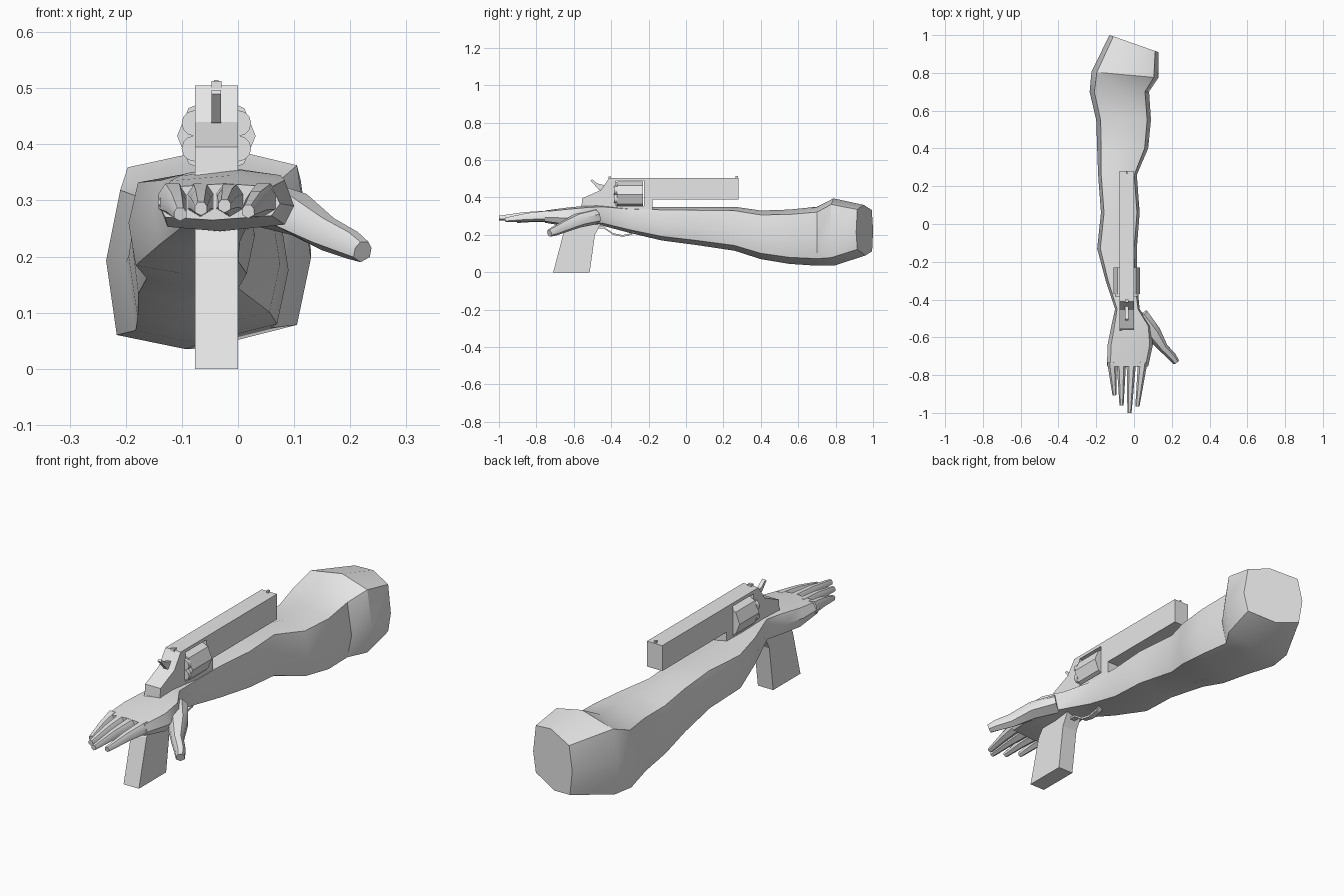
import bpy, bmesh, math
from mathutils import Vector

cube = bpy.data.objects.get("Cube")
if cube:
    bpy.data.objects.remove(cube, do_unlink=True)

grey = bpy.data.materials.new("plain grey")
grey.use_nodes = True
grey.diffuse_color = (0.8, 0.8, 0.8, 1)
grey.node_tree.nodes["Principled BSDF"].inputs["Base Color"].default_value = (0.8, 0.8, 0.8, 1)

GUN_X = -0.0385     # centre plane of the revolver
GUN_W = 0.077


def finish(name, bm, smooth=None):
    bmesh.ops.recalc_face_normals(bm, faces=bm.faces)
    mesh = bpy.data.meshes.new(name)
    bm.to_mesh(mesh)
    bm.free()
    mesh.materials.append(grey)
    ob = bpy.data.objects.new(name, mesh)
    bpy.context.collection.objects.link(ob)
    if smooth:
        bpy.ops.object.select_all(action='DESELECT')
        ob.select_set(True)
        bpy.context.view_layer.objects.active = ob
        bpy.ops.object.shade_smooth_by_angle(angle=math.radians(smooth))
    return ob


def loft(name, rings, smooth=32):
    """Skin a list of equal-length point rings and cap both ends."""
    bm = bmesh.new()
    loops = [[bm.verts.new(p) for p in ring] for ring in rings]
    n = len(loops[0])
    for a, b in zip(loops, loops[1:]):
        for i in range(n):
            j = (i + 1) % n
            bm.faces.new((a[i], a[j], b[j], b[i]))
    bm.faces.new(loops[0])
    bm.faces.new(loops[-1])
    return finish(name, bm, smooth)


def plate(name, profile, width=GUN_W, x=GUN_X):
    """Extrude a (y, z) side profile across x."""
    return loft(name, [[(x + s * width / 2, y, z) for y, z in profile] for s in (-1, 1)], None)


def block(name, y0, y1, z0, z1, width=GUN_W):
    return plate(name, [(y0, z0), (y1, z0), (y1, z1), (y0, z1)], width)


def rod(name, x, z, radius, y0, y1, sides):
    def ring(y):
        return [(x + radius * math.cos(math.tau * i / sides), y,
                 z + radius * math.sin(math.tau * i / sides)) for i in range(sides)]
    return loft(name, [ring(y0), ring(y1)], 32)


def digit(name, path):
    """Tapered finger along (x, y, z, width, height) stations."""
    rings = []
    pts = [Vector(p[:3]) for p in path]
    for i, (c, p) in enumerate(zip(pts, path)):
        along = pts[min(i + 1, len(pts) - 1)] - pts[max(i - 1, 0)]
        side = along.cross(Vector((0, 0, 1))).normalized()
        up = side.cross(along).normalized()
        rings.append([c + side * u * p[3] / 2 + up * v * p[4] / 2 for u, v in
                      ((-1, -.5), (-1, .4), (-.5, 1), (.5, 1), (1, .4), (1, -.5), (0, -1))])
    return loft(name, rings, 40)


# Arm and palm: stations of y, left edge, right edge, bottom, top, slant
SECTION = [(0, .5), (.08, .9), (.55, 1), (.93, .91), (1, .45), (.93, .12), (.45, 0), (.06, .08)]
STATIONS = [
    (.955, -.13, .13, .09, .36, -.35),
    (.79, -.225, .13, .035, .395, -.09),
    (.70, -.235, .08, .035, .35, 0),
    (.55, -.20, .09, .045, .335, 0),
    (.40, -.195, .075, .07, .33, 0),
    (.26, -.19, .015, .115, .35, 0),
    (.06, -.175, .03, .145, .35, 0),
    (-.13, -.195, .015, .17, .35, 0),
    (-.30, -.15, .015, .21, .35, 0),
    (-.45, -.10, .03, .25, .36, 0),
    (-.54, -.12, .09, .245, .355, 0),
    (-.64, -.14, .10, .245, .345, 0),
    (-.755, -.143, .075, .265, .33, 0),
]
loft("arm_and_palm", [[(xl + u * (xr - xl), y + slant * (u - .5) * (xr - xl), zb + v * (zt - zb))
                       for u, v in SECTION]
                      for y, xl, xr, zb, zt, slant in STATIONS])

# Fingers: root x, tip x, tip y, tip z
FINGERS = {"little": (-.117, -.103, -.905, .275), "ring": (-.067, -.066, -.96, .285),
           "middle": (-.014, -.024, -1.0, .29), "index": (.046, .018, -.965, .28)}
for label, (x0, x1, y1, z1) in FINGERS.items():
    root, tip = Vector((x0, -.73, .3)), Vector((x1, y1, z1))
    mid = root.lerp(tip, .5) + Vector((0, 0, .004))
    digit(label + "_finger", [(*root, .05, .06), (*mid, .036, .045), (*tip, .022, .024)])

digit("thumb", [(.03, -.49, .295, .10, .08), (.10, -.575, .275, .085, .075),
                (.155, -.655, .24, .05, .06), (.2, -.70, .22, .045, .05),
                (.222, -.73, .208, .036, .038)])

# Revolver frame around the cylinder window
plate("frame_back", [(-.56, .34), (-.555, .395), (-.455, .44), (-.41, .505), (-.375, .505), (-.375, .3), (-.5, .3)])
block("frame_bottom", -.375, -.18, .32, .355)
block("frame_front", -.225, -.18, .355, .39)
block("top_strap", -.375, -.225, .49, .505)
block("barrel", -.225, .28, .39, .505)
plate("grip", [(-.71, 0), (-.515, 0), (-.487, .2), (-.45, .27), (-.44, .35), (-.56, .35), (-.655, .21)])

# Cylinder with cartridge rims
rod("cylinder", GUN_X, .415, .07, -.37, -.23, 8)
for i in range(6):
    a = math.radians(30 + 60 * i)
    rod("cartridge_rim", GUN_X + .045 * math.cos(a), .415 + .045 * math.sin(a), .023, -.385, -.365, 12)

# Hammer, sights and trigger guard
plate("hammer", [(-.44, .43), (-.465, .44), (-.51, .49), (-.503, .497), (-.475, .475), (-.435, .465)], .017)
block("front_sight", .265, .277, .5, .515, .008)
block("rear_sight", -.415, -.4, .5, .513, .018)
guard = [(-.48, .235), (-.44, .235), (-.39, .2), (-.34, .19), (-.29, .2), (-.27, .215)]
plate("trigger_guard", guard + [(y, z + .009) for y, z in reversed(guard)], .025)
